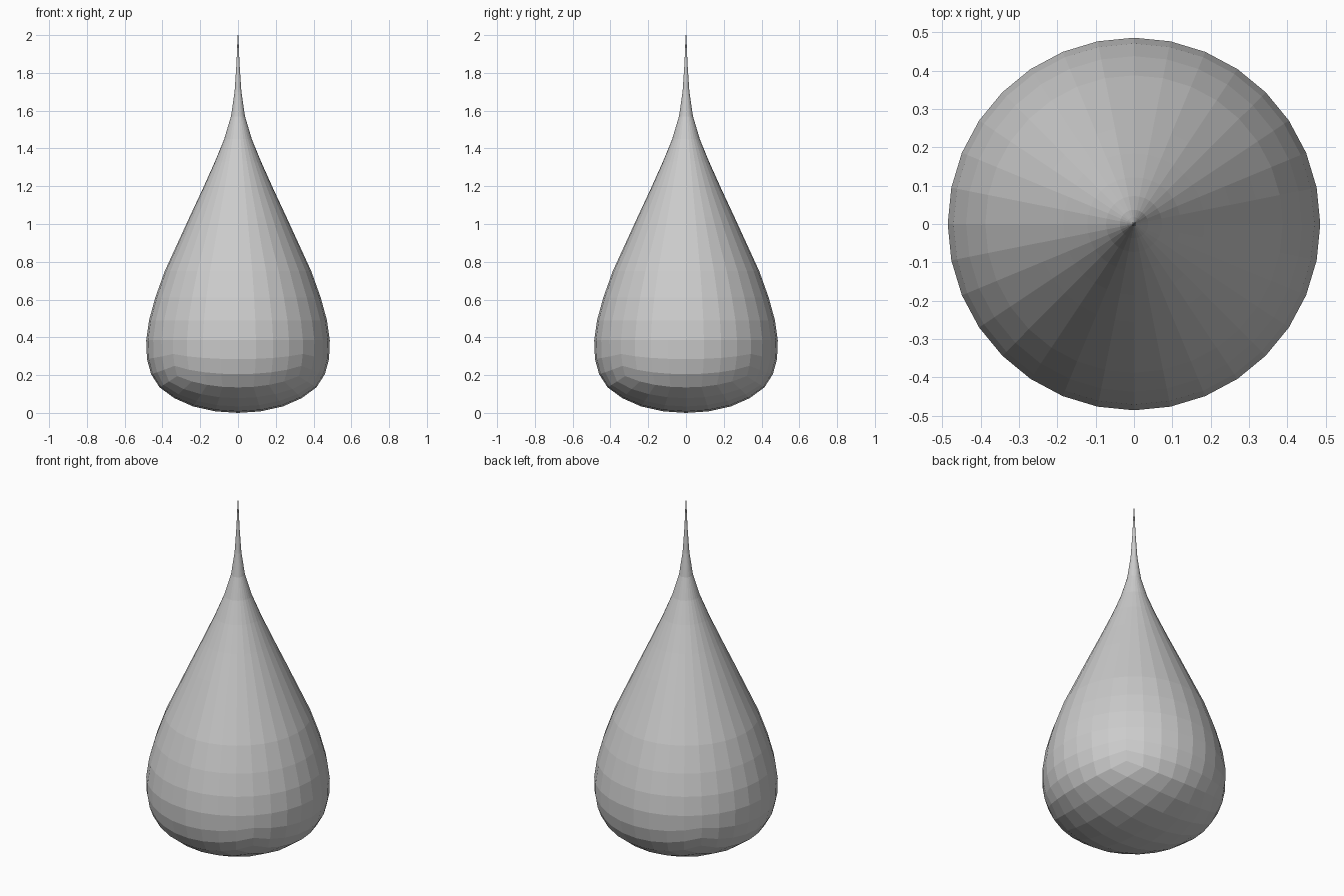
import bpy, bmesh
from math import sin, cos, tan, pi, atan2, hypot, floor

if "Cube" in bpy.data.objects:
    bpy.data.objects.remove(bpy.data.objects["Cube"])

# Drop profile (radius, height) from the base centre up to the tip
P = [(0, 0), (.12, .008), (.237, .034), (.337, .078), (.415, .135), (.46, .205),
     (.482, .285), (.486, .385), (.471, .49), (.438, .61), (.388, .75),
     (.326, .885), (.255, 1.04), (.185, 1.19), (.122, 1.33), (.073, 1.45),
     (.037, 1.57), (.018, 1.70), (.008, 1.85), (.002, 2.0)]


def profile(s):
    """Smooth interpolation along the profile points."""
    i = min(int(floor(s)), len(P) - 2)
    t = s - i
    a = P[i - 1] if i else (-P[1][0], P[1][1])
    b, c = P[i], P[i + 1]
    d = P[min(i + 2, len(P) - 1)]
    return [.5 * (2 * q + (r - p) * t + (2 * p - 5 * q + 4 * r - w) * t * t
                  + (3 * q - p - 3 * r + w) * t ** 3)
            for p, q, r, w in zip(a, b, c, d)]


bm = bmesh.new()


def vert(s, az):
    r, z = profile(s)
    return bm.verts.new((r * cos(az), r * sin(az), z))


# Rounded base: 8 x 8 cube-sphere patch
N = 8
grid, info = {}, {}
for i in range(N + 1):
    for j in range(N + 1):
        x, y = tan((i / N - .5) * pi / 2), tan((j / N - .5) * pi / 2)
        s, az = atan2(hypot(x, y), 1) / (pi / 16), atan2(y, x)
        grid[i, j] = vert(s, az)
        info[i, j] = (s, az)
for i in range(N):
    for j in range(N):
        bm.faces.new([grid[i, j], grid[i, j + 1], grid[i + 1, j + 1], grid[i + 1, j]])

# Sides: rings rising from the patch border to the tip
rim = ([(i, 0) for i in range(N)] + [(N, j) for j in range(N)]
       + [(i, N) for i in range(N, 0, -1)] + [(0, j) for j in range(N, 0, -1)])
ring = [grid[k] for k in rim]
M = len(rim)
for k in range(5, len(P)):
    fade = max(0, 1 - (k - 4) / 3)
    new = [vert(k + (info[e][0] - 4) * fade, info[e][1]) for e in rim]
    for n in range(M):
        m = (n + 1) % M
        bm.faces.new([ring[n], ring[m], new[m], new[n]])
    ring = new
bm.faces.new(ring)
bmesh.ops.recalc_face_normals(bm, faces=bm.faces)

mesh = bpy.data.meshes.new("water_drop")
bm.to_mesh(mesh)
bm.free()
bpy.context.collection.objects.link(bpy.data.objects.new("water_drop", mesh))
